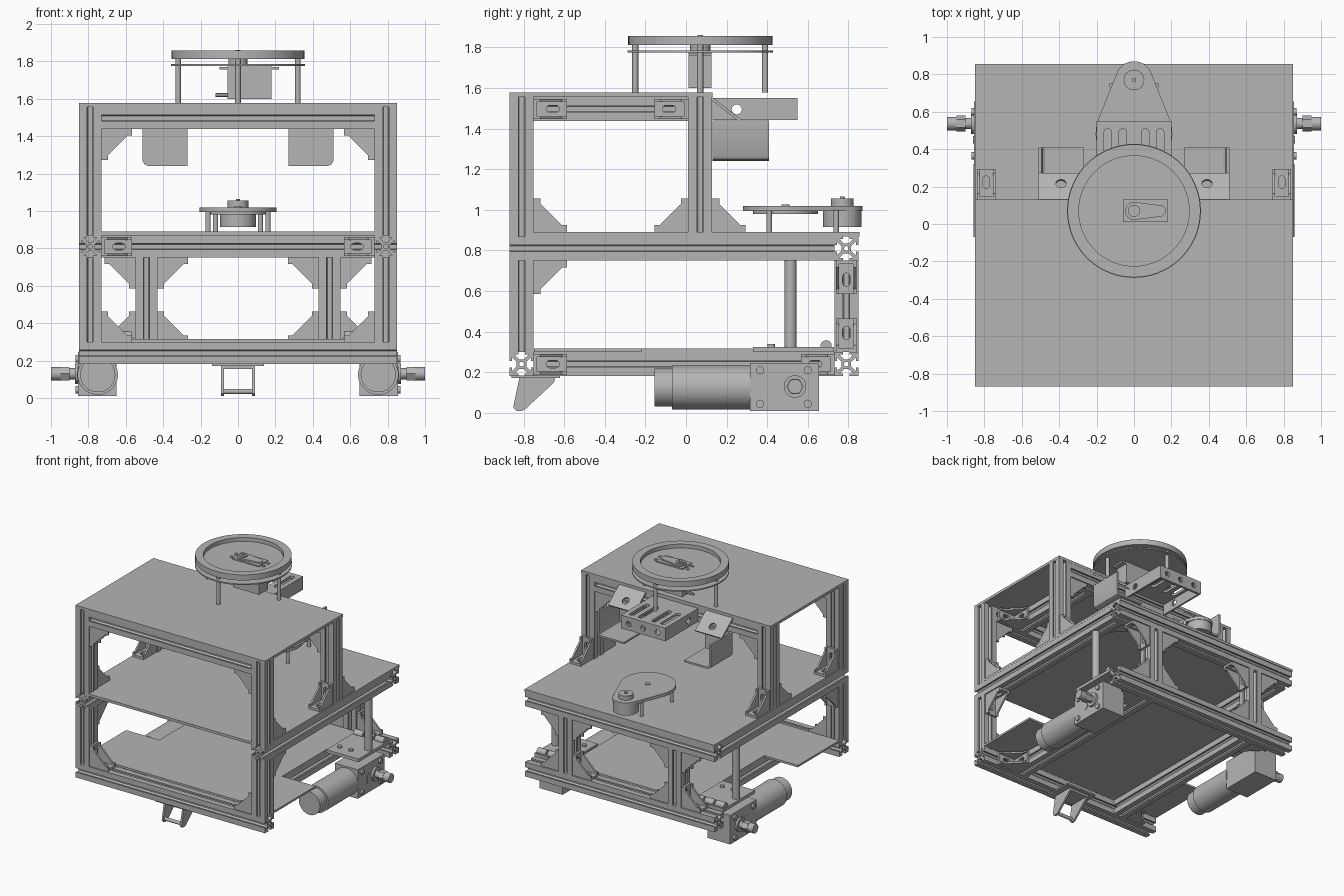
import bpy, bmesh
from math import pi, sin, cos, acos, atan2, hypot, radians
from mathutils import Matrix, Vector

cube = bpy.data.objects.get("Cube")
if cube:
    bpy.data.objects.remove(cube, do_unlink=True)

# One plain material
GREY = (0.46, 0.46, 0.46, 1)
metal = bpy.data.materials.new("grey_metal")
metal.use_nodes = True
metal.diffuse_color = GREY
metal.node_tree.nodes["Principled BSDF"].inputs["Base Color"].default_value = GREY

AXES = {"x": lambda u, v, w: (w, u, v),
        "y": lambda u, v, w: (u, w, v),
        "z": lambda u, v, w: (u, v, w)}
MIRROR = Matrix.Scale(-1, 4, (1, 0, 0))


# Outline helpers
def rect(u0, u1, v0, v1):
    return [(u0, v0), (u1, v0), (u1, v1), (u0, v1)]


def circle(u, v, r, n=32):
    return [(u + r * cos(2 * pi * i / n), v + r * sin(2 * pi * i / n)) for i in range(n)]


def capsule(a, ra, b, rb, n=14):
    """Outline wrapped around two circles."""
    base = atan2(b[1] - a[1], b[0] - a[0])
    phi = acos((ra - rb) / hypot(b[0] - a[0], b[1] - a[1]))
    pts = []
    for c, r, start, end in ((b, rb, -phi, phi), (a, ra, phi, 2 * pi - phi)):
        for i in range(n + 1):
            t = base + start + (end - start) * i / n
            pts.append((c[0] + r * cos(t), c[1] + r * sin(t)))
    return pts


# Solid helpers: a part is (outline and holes, axis, start, end)
def block(x0, x1, y0, y1, z0, z1):
    return ([rect(x0, x1, y0, y1)], "z", z0, z1)


def rod(axis, u, v, r, start, end, n=32):
    return ([circle(u, v, r, n)], axis, start, end)


def add_solid(bm, loops, axis, start, end, matrix):
    rings, edges = [], []
    for loop in loops:
        ring = [bm.verts.new((u, v, 0)) for u, v in loop]
        edges += [bm.edges.new((ring[i - 1], ring[i])) for i in range(len(ring))]
        rings.append(ring)
    fill = bmesh.ops.triangle_fill(bm, edges=edges, use_beauty=True, normal=(0, 0, 1))
    caps = [f for f in fill["geom"] if isinstance(f, bmesh.types.BMFace)]
    place = AXES[axis]
    twin = {}
    for ring in rings:
        for v in ring:
            twin[v] = bm.verts.new(matrix @ Vector(place(v.co.x, v.co.y, end)))
            v.co = matrix @ Vector(place(v.co.x, v.co.y, start))
    for f in caps:
        bm.faces.new([twin[v] for v in f.verts])
    for ring in rings:
        for i in range(len(ring)):
            a, b = ring[i - 1], ring[i]
            bm.faces.new((a, b, twin[b], twin[a]))


def build(name, parts, matrix=Matrix()):
    bm = bmesh.new()
    for part in parts:
        add_solid(bm, *part, matrix)
    bmesh.ops.recalc_face_normals(bm, faces=bm.faces[:])
    mesh = bpy.data.meshes.new(name)
    bm.to_mesh(mesh)
    bm.free()
    mesh.materials.append(metal)
    mesh.polygons.foreach_set("use_smooth", [True] * len(mesh.polygons))
    mesh.set_sharp_from_angle(angle=radians(30))
    bpy.context.collection.objects.link(bpy.data.objects.new(name, mesh))


def pair(name, parts, matrix=Matrix()):
    build("left_" + name, parts, matrix)
    build("right_" + name, parts, MIRROR @ matrix)


# Slotted aluminium rail
H = 0.059
side = [(H, -H), (H, -0.016), (H - 0.012, -0.016), (H - 0.012, -0.034), (0.024, -0.012)]
side += [(u, -v) for u, v in reversed(side[1:])]


def rail(axis, u, v, start, end):
    loop = []
    for c, s in ((1, 0), (0, 1), (-1, 0), (0, -1)):
        loop += [(u + p * c - q * s, v + p * s + q * c) for p, q in side]
    return (([loop, circle(u, v, 0.012, 12)]), axis, start, end)


FRONT, TOWER, BACK = -0.81, 0.07, 0.79
LOW, MID, HIGH = 0.24, 0.81, 1.497
OUT, IN = 0.79, 0.49

# Frame rails and columns
build("front_bottom_rail", [rail("x", FRONT, LOW, -0.85, 0.85)])
build("back_bottom_rail", [rail("x", BACK, LOW, -0.85, 0.85)])
build("back_middle_rail", [rail("x", BACK, MID, -0.85, 0.85)])
build("front_top_rail", [rail("x", FRONT, HIGH, H - OUT, OUT - H)])
build("tower_back_top_rail", [rail("x", TOWER, HIGH, H - OUT, OUT - H)])
pair("bottom_rail", [rail("y", IN, LOW, FRONT + H, BACK - H)])
pair("middle_rail", [rail("y", OUT, MID, FRONT - H, BACK - H)])
pair("top_rail", [rail("y", IN, HIGH, FRONT + H, TOWER - H)])
pair("front_lower_column", [rail("z", OUT, FRONT, LOW + H, MID - H)])
pair("front_upper_column", [rail("z", OUT, FRONT, MID + H, HIGH + H)])
pair("tower_back_column", [rail("z", OUT, TOWER, MID + H, HIGH + H)])
pair("back_lower_column", [rail("z", IN, BACK, LOW + H, MID - H)])
pair("support_post", [rod("z", 0.81, 0.515, 0.03, 0.3, 0.75)])

# Decks
build("top_deck", [block(-0.85, 0.85, -0.87, 0.13, 1.556, 1.578)])
build("middle_deck", [block(-0.85, 0.85, FRONT + H, 0.855, 0.869, 0.89),
                      block(-0.73, 0.73, -0.87, FRONT + H, 0.869, 0.89)])
half = [(0.85, -0.75), (0.85, -0.22), (0.55, -0.22), (0.55, 0.73)]
build("bottom_deck", [([half + [(-x, y) for x, y in reversed(half)]], "z", 0.3, 0.316)])

# Corner brackets: two slotted feet joined by stepped cheeks
L, T = 0.165, 0.035
cheek = [(0, 0), (L, 0), (L, T), (L - 0.025, T), (T, L - 0.025), (T, L), (0, L)]
foot_slot = capsule((0.08, 0), 0.018, (0.11, 0), 0.018, 8)
foot = [rect(0, L, -0.05, 0.05), foot_slot]
flip = [[(v, u) for u, v in loop] for loop in foot]
bracket = [([cheek], "z", -0.05, -0.036), ([cheek], "z", 0.036, 0.05),
           (foot, "y", 0, 0.018), (flip, "x", 0, 0.018)]
bracket[3] = (foot, "x", 0, 0.018)
DIR = {"x": Vector((1, 0, 0)), "y": Vector((0, 1, 0)), "z": Vector((0, 0, 1))}


def corner(name, spot, first, second):
    a, b = (DIR[d[1]] * (1 if d[0] == "+" else -1) for d in (first, second))
    matrix = Matrix((a, b, a.cross(b))).transposed().to_4x4()
    pair(name, bracket, Matrix.Translation(spot) @ matrix)


f, t, b = FRONT + H, TOWER - H, BACK - H
corner("deck_front_bracket", (OUT, f, 0.89), "+y", "+z")
corner("deck_inner_bracket", (OUT, t, 0.89), "-y", "+z")
corner("deck_back_bracket", (OUT, TOWER + H, 0.89), "+y", "+z")
corner("under_deck_bracket", (OUT, f, MID - H), "+y", "-z")
corner("front_top_bracket", (OUT - H, FRONT, HIGH - H), "-x", "-z")
corner("tower_top_bracket", (OUT - H, TOWER, HIGH - H), "-x", "-z")
corner("front_low_bracket", (OUT - H, FRONT, LOW + H), "-x", "+z")
corner("bottom_front_bracket", (IN + H, f, LOW), "+y", "+x")
corner("bottom_back_bracket", (IN + H, b, LOW), "-y", "+x")
corner("top_front_bracket", (IN + H, f, HIGH), "+y", "+x")
corner("top_back_bracket", (IN + H, t, HIGH), "-y", "+x")
corner("middle_back_bracket", (OUT - H, b, MID), "-x", "-y")
for label, sign in (("outer", "+x"), ("inner", "-x")):
    x = IN + H * (1 if sign == "+x" else -1)
    corner(label + "_column_top_bracket", (x, BACK, MID - H), sign, "-z")
    corner(label + "_column_foot_bracket", (x, BACK, LOW + H), sign, "+z")

# Drive motors with gearbox, bolts and shaft
pair("drive_motor", [rod("y", 0.75, 0.125, 0.108, -0.07, 0.32, 48),
                     rod("y", 0.75, 0.125, 0.094, -0.155, -0.07, 48)])
pair("gearbox", [block(0.65, 0.855, 0.315, 0.655, 0.01, 0.245),
                 ([capsule((0.45, 0.105), 0.02, (0.45, 0.145), 0.02)], "x", 0.855, 0.86)]
     + [rod("x", y, z, 0.02, 0.855, 0.87, 16) for y in (0.365, 0.6) for z in (0.045, 0.21)])
pair("drive_shaft", [rod("x", 0.537, 0.13, 0.055, 0.855, 0.872),
                     rod("x", 0.537, 0.13, 0.03, 0.872, 0.9),
                     rod("x", 0.537, 0.13, 0.043, 0.9, 0.95, 6),
                     rod("x", 0.537, 0.13, 0.036, 0.95, 1.0)])
pair("motor_mount", [block(0.56, 0.85, 0.33, 0.73, 0.3, 0.325)]
     + [rod("x", 0.69, 0.33, 0.028, x, x + 0.08, 20) for x in (0.57, 0.665, 0.76)]
     + [rod("z", x, 0.42, 0.018, 0.325, 0.34, 16) for x in (0.62, 0.72)])

# Caster fork
fork = [(-0.82, 0.175), (-0.645, 0.175), (-0.65, 0.15), (-0.79, 0.02), (-0.81, 0.01),
        (-0.835, 0.01), (-0.85, 0.025), (-0.848, 0.045)]
pair("caster_cheek", [([fork], "x", 0.075, 0.09)])
build("caster_mount", [block(-0.14, 0.14, -0.86, -0.62, 0.172, 0.184),
                       block(-0.085, 0.085, -0.815, -0.65, 0.155, 0.172),
                       rod("x", -0.825, 0.035, 0.014, -0.09, 0.09, 16)])

# Raised turntable and its servo
build("turntable_ring", [([circle(0, TOWER, 0.355, 72), circle(0, TOWER, 0.295, 72)],
                          "z", 1.812, 1.857),
                         rod("z", 0, TOWER, 0.296, 1.812, 1.826, 72)])
build("turntable_plate", [rod("z", 0, TOWER, 0.358, 1.775, 1.785, 72),
                          rod("z", 0, TOWER, 0.05, 1.785, 1.812)])
build("turntable_posts", [rod("z", x, TOWER + y, 0.015, 1.578, 1.812, 16)
                          for x, y in ((0.32, 0), (-0.32, 0), (0, 0.32), (0, -0.32))])
build("turntable_servo", [block(-0.055, 0.18, 0.012, 0.125, 1.6, 1.775),
                          block(-0.1, 0.22, 0.012, 0.125, 1.757, 1.77),
                          rod("x", TOWER, 1.62, 0.01, -0.12, -0.055, 12)])
build("servo_horn", [block(-0.06, 0.18, 0.01, 0.13, 1.826, 1.836),
                     ([capsule((0, TOWER), 0.048, (0.14, TOWER), 0.03)], "z", 1.836, 1.847),
                     rod("z", 0, TOWER, 0.032, 1.847, 1.857),
                     rod("z", 0, TOWER, 0.014, 1.857, 1.862, 16)]
      + [rod("z", x, TOWER + y, 0.014, 1.826, 1.832, 12)
         for x in (-0.085, 0.2) for y in (-0.03, 0.03)])

# Slotted bracket behind the tower
slots = [capsule((x, 0.3), 0.02, (x, 0.49), 0.02, 8) for x in (-0.14, -0.06, 0.06, 0.14)]
build("back_arm_top", [([rect(-0.2, 0.2, 0.13, 0.55)] + slots, "z", 1.53, 1.55)])
build("back_arm_end", [([rect(-0.2, 0.2, 1.443, 1.55)]
                        + [circle(x, 1.495, 0.022, 16) for x in (-0.13, 0, 0.13)],
                        "y", 0.53, 0.55)])
pair("back_arm_side", [([rect(0.13, 0.55, 1.443, 1.55), circle(0.25, 1.495, 0.025, 16)],
                        "x", 0.185, 0.2)])

# Sensor housings: sloped tab over an open box
slope = Matrix.Translation((0.39, 0.13, 1.555)) @ Matrix.Rotation(radians(-38), 4, "X")
tab = [rect(-0.12, 0.12, 0, 0.18), circle(0, 0.11, 0.028, 20)]
pair("sensor_tab", [(tab, "z", -0.014, 0)], slope)
wall = [(0.27, 1.24), (0.48, 1.24), (0.5, 1.25), (0.51, 1.27), (0.51, 1.44), (0.27, 1.44)]
inner = [(0.27, 1.255), (0.475, 1.255), (0.49, 1.265), (0.495, 1.28), (0.495, 1.44)]
pair("sensor_housing", [([wall], "y", 0.13, 0.145),
                        ([wall[:5] + inner[::-1]], "y", 0.145, 0.41)])

# Small pivot plate on the middle deck
teardrop = capsule((0, 0.485), 0.205, (0, 0.77), 0.1, 28)
build("pivot_plate", [([teardrop], "z", 0.995, 1.02),
                      rod("z", 0, 0.49, 0.16, 0.98, 0.995, 48)])
build("pivot_motor", [rod("z", 0, 0.77, 0.095, 0.915, 0.995, 48)])
build("pivot_knob", [rod("z", 0, 0.77, 0.055, 1.02, 1.055),
                     rod("z", 0, 0.77, 0.012, 1.055, 1.065, 12),
                     rod("z", 0, 0.49, 0.02, 1.02, 1.026, 16)])
pair("pivot_posts", [rod("z", 0.16, 0.41, 0.014, 0.89, 0.995, 16),
                     rod("z", 0.12, 0.74, 0.014, 0.89, 1.0, 16)])
